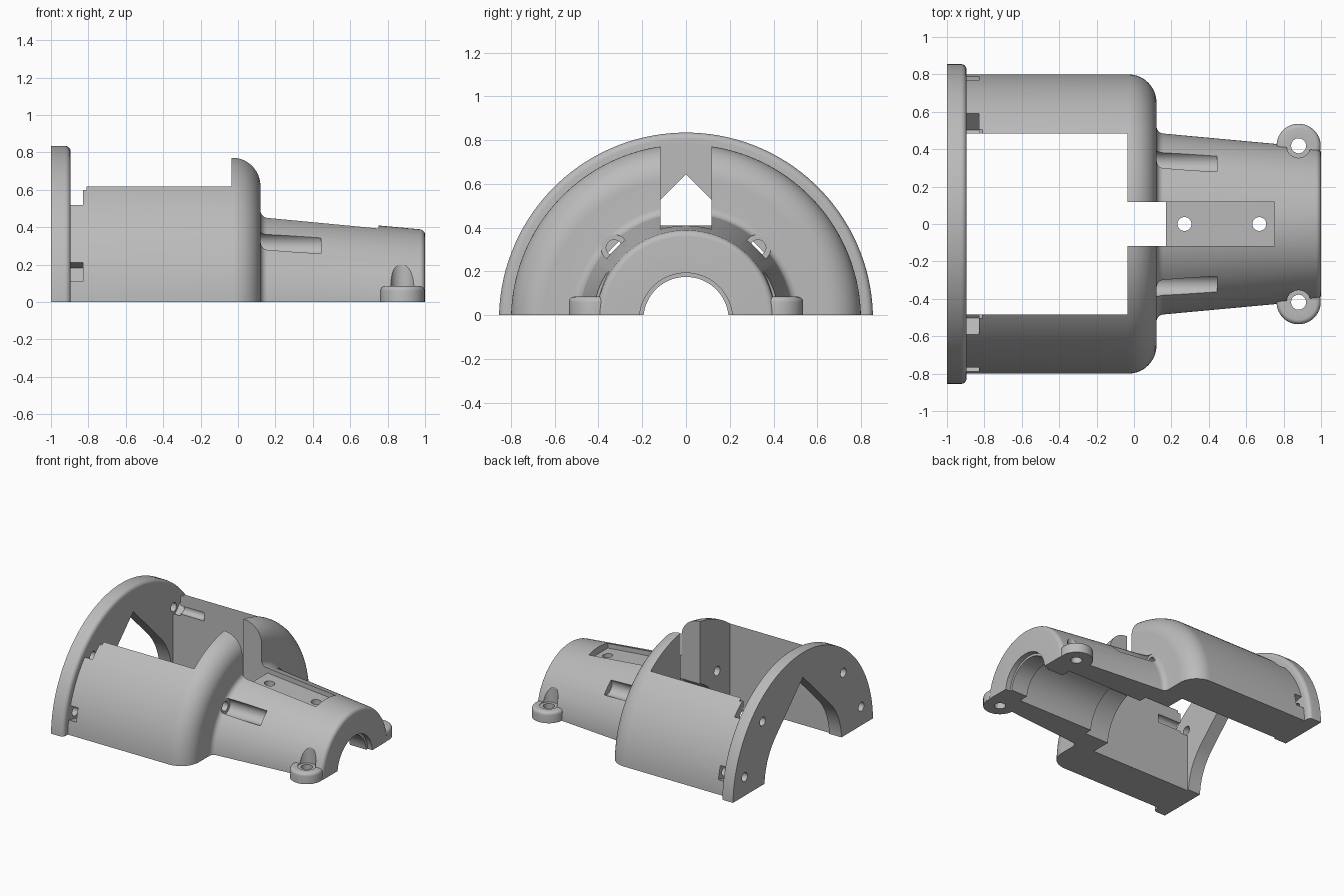
import bpy, bmesh, math
from mathutils import Matrix, Vector

cube = bpy.data.objects.get("Cube")
if cube:
    bpy.data.objects.remove(cube, do_unlink=True)

AXIS_Z = -0.02  # the shell's axis lies just under the split plane
FLANGE = -0.895  # inner face of the flange
BAY_END = -0.036

grey = bpy.data.materials.new("light_grey")
grey.use_nodes = True
grey.diffuse_color = (0.5, 0.5, 0.5, 1)
grey.node_tree.nodes["Principled BSDF"].inputs["Base Color"].default_value = (0.5, 0.5, 0.5, 1)


def make(name, bm):
    bm.normal_update()
    bmesh.ops.recalc_face_normals(bm, faces=bm.faces)
    mesh = bpy.data.meshes.new(name)
    bm.to_mesh(mesh)
    bm.free()
    mesh.materials.append(grey)
    ob = bpy.data.objects.new(name, mesh)
    bpy.context.collection.objects.link(ob)
    return ob


def lathe(name, profile, origin=(0, 0, AXIS_Z), upright=False, n=96):
    """Turn (along, radius) points around the x axis, or around z if upright."""
    bm = bmesh.new()
    rings = []
    for a, r in profile:
        ring = []
        for i in range(n):
            t = 2 * math.pi * (i + 0.5) / n
            c, s = r * math.cos(t), r * math.sin(t)
            p = Vector((c, s, a) if upright else (a, c, s))
            ring.append(bm.verts.new(p + Vector(origin)))
        rings.append(ring)
    for p, q in zip(rings, rings[1:]):
        for i in range(n):
            j = (i + 1) % n
            bm.faces.new((p[i], p[j], q[j], q[i]))
    bm.faces.new(rings[0])
    bm.faces.new(rings[-1])
    return make(name, bm)


def prism(name, points, shift):
    """Push a flat outline along a vector."""
    bm = bmesh.new()
    near = [bm.verts.new(p) for p in points]
    far = [bm.verts.new(Vector(p) + Vector(shift)) for p in points]
    bm.faces.new(near)
    bm.faces.new(far)
    for i in range(len(points)):
        bm.faces.new((near[i - 1], near[i], far[i], far[i - 1]))
    return make(name, bm)


def box(name, lo, hi, angle=0):
    """Box from corner to corner, then swung about the shell axis."""
    bm = bmesh.new()
    bmesh.ops.create_cube(bm, size=1)
    lo, hi = Vector(lo), Vector(hi)
    for v in bm.verts:
        v.co = Vector([l + (c + 0.5) * (h - l) for c, l, h in zip(v.co, lo, hi)])
    if angle:
        turn = Matrix.Translation((0, 0, AXIS_Z)) @ Matrix.Rotation(angle, 4, 'X')
        bm.transform(turn)
    return make(name, bm)


def arc(cx, cr, rad, start, end, steps):
    """Rounded corner points for a profile."""
    pts = []
    for i in range(steps + 1):
        t = math.radians(start + (end - start) * i / steps)
        pts.append((cx + rad * math.cos(t), cr + rad * math.sin(t)))
    return pts


def combine(target, tool, operation='DIFFERENCE'):
    mod = target.modifiers.new(tool.name, 'BOOLEAN')
    mod.operation, mod.solver, mod.object = operation, 'EXACT', tool
    bpy.context.view_layer.objects.active = target
    bpy.ops.object.modifier_apply(modifier=mod.name)
    bpy.data.objects.remove(tool, do_unlink=True)


# Outer body: flange, barrel, round shoulder, fillet and tapered nose
profile = [(-1, 0.855)]
profile += arc(FLANGE - 0.03, 0.825, 0.03, 90, 0, 6)
profile += [(FLANGE, 0.8)]
profile += arc(-0.03, 0.65, 0.15, 90, 0, 14)
profile += arc(0.16, 0.524, 0.04, 180, 265, 6)
profile += arc(0.97, 0.379, 0.03, 85, 0, 6)
shell = lathe("half_shell_housing", profile, n=128)

# Screw lugs beside the nose
for side in (-1, 1):
    lug = lathe("lug", [(-0.1, 0.118)] + arc(0.06, 0.093, 0.025, 90, 0, 5),
                (0.88, side * 0.418, 0), upright=True, n=48)
    combine(shell, lug, 'UNION')

# Split plane
combine(shell, box("split", (-2, -2, -2), (2, 2, 0)))

# Open bay and stepped bore
combine(shell, box("bay", (FLANGE, -0.483, -0.5), (BAY_END, 0.483, 1.5)))
combine(shell, lathe("bore", [(-0.1, 0.33), (0.17, 0.33), (0.17, 0.27), (0.82, 0.27),
                              (0.82, 0.195), (0.96, 0.195), (0.96, 0.213), (1.1, 0.213)]))

# Teardrop opening through the flange
R = 0.47
outline = [(0, R * math.sqrt(2))] + arc(0, 0, R, 45, -225, 48)
combine(shell, prism("teardrop", [(-1.1, y, z + AXIS_Z) for y, z in outline], (0.25, 0, 0)))

# Top slot through the shoulder and sloping recessed strip with two holes
combine(shell, box("slot", (-0.1, -0.117, 0.15), (0.17, 0.117, 1.5)))
outline = [(0.165, 0.411), (0.75, 0.357), (0.75, 1.5), (0.165, 1.5)]
combine(shell, prism("strip", [(x, -0.117, z) for x, z in outline], (0, 0.234, 0)))
for x in (0.27, 0.67):
    combine(shell, lathe("strip_hole", [(0.1, 0.037), (0.6, 0.037)], (x, 0, 0), True, 32))

for side in (-1, 1):
    # Lug holes with clearance above for the screw heads
    combine(shell, lathe("lug_hole", [(-0.1, 0.04), (0.08, 0.04), (0.08, 0.064), (0.6, 0.064)],
                         (0.88, side * 0.418, 0), True, 40))

    # Diagonal round screw channels in the nose, drilled on into the bay
    c = 0.465 * math.sqrt(0.5)
    combine(shell, lathe("channel", [(-0.1, 0.036), (0.12, 0.036), (0.12, 0.06), (0.445, 0.06)],
                         (0, side * c, c + AXIS_Z), n=40))

    # Flange screw holes with radial nut slots
    for deg, r, inner, up in ((13, 0.73, 0.67, 0.052), (46, 0.71, 0.67, 0.09)):
        ang = math.radians(deg if side > 0 else 180 - deg)
        centre = (0, r * math.cos(ang), r * math.sin(ang) + AXIS_Z)
        combine(shell, lathe("flange_hole", [(-1.1, 0.034), (-0.63, 0.034)], centre, n=32))
        low, high = (-0.052, up) if side > 0 else (-up, 0.052)
        combine(shell, box("nut_slot", (FLANGE, inner, low), (-0.83, 0.9, high), ang))

    # Trimmed bay corner beside the upper nut slot
    y0, y1 = sorted((side * 0.45, side * 0.53))
    combine(shell, box("corner_trim", (FLANGE, y0, 0.6), (-0.81, y1, 1)))

bpy.ops.object.select_all(action='DESELECT')
shell.select_set(True)
bpy.context.view_layer.objects.active = shell
bpy.ops.object.shade_smooth_by_angle(angle=math.radians(25))
